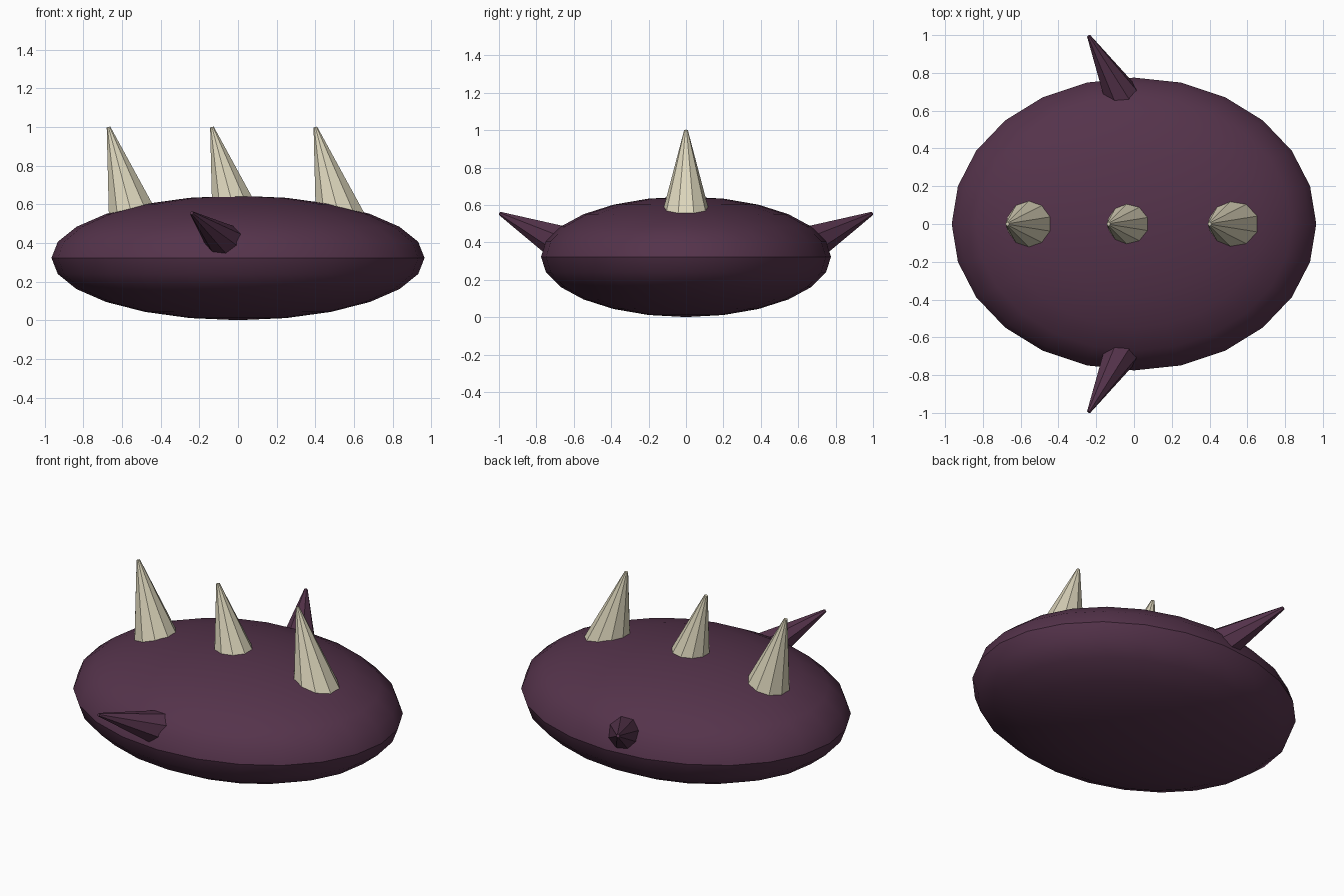
import bpy
import math
from mathutils import Vector

default_cube = bpy.data.objects.get("Cube")
if default_cube:
    bpy.data.objects.remove(default_cube, do_unlink=True)


def make_material(name, rgb):
    mat = bpy.data.materials.new(name)
    mat.use_nodes = True
    color = (*rgb, 1.0)
    mat.diffuse_color = color
    mat.node_tree.nodes["Principled BSDF"].inputs["Base Color"].default_value = color
    return mat


def finish(name, mat):
    obj = bpy.context.object
    obj.name = name
    obj.data.materials.append(mat)
    bpy.ops.object.shade_smooth_by_angle(angle=math.radians(30))
    return obj


def make_spike(name, tip, direction, length, base_radius, sides, mat):
    """Blunt cone whose small end sits at tip, pointing along direction."""
    axis = Vector(direction).normalized()
    bpy.ops.mesh.primitive_cone_add(
        vertices=sides, radius1=base_radius, radius2=0.01, depth=length,
        location=Vector(tip) - axis * length / 2,
        rotation=Vector((0, 0, 1)).rotation_difference(axis).to_euler())
    return finish(name, mat)


purple = make_material("dark purple", (0.09, 0.033, 0.07))
bone = make_material("bone", (0.72, 0.67, 0.50))

# Flattened body
bpy.ops.mesh.primitive_uv_sphere_add(segments=24, ring_count=12, radius=1,
                                     location=(0, 0, 0.323))
bpy.context.object.scale = (0.965, 0.775, 0.322)
bpy.ops.object.transform_apply(location=False, rotation=False, scale=True)
finish("body", purple)

# Row of leaning spikes along the top
for name, x in (("right", -0.67), ("middle", -0.135), ("left", 0.40)):
    make_spike(name + "_top_spike", (x, 0, 1), (-0.26, 0, 0.97),
               0.55, 0.15, 10, bone)

# Mirrored side horns at front and back
for name, side in (("front", -1), ("back", 1)):
    make_spike(name + "_horn", (-0.24, side * 0.995, 0.555),
               (-0.545, side, 0.485), 0.5, 0.123, 8, purple)
